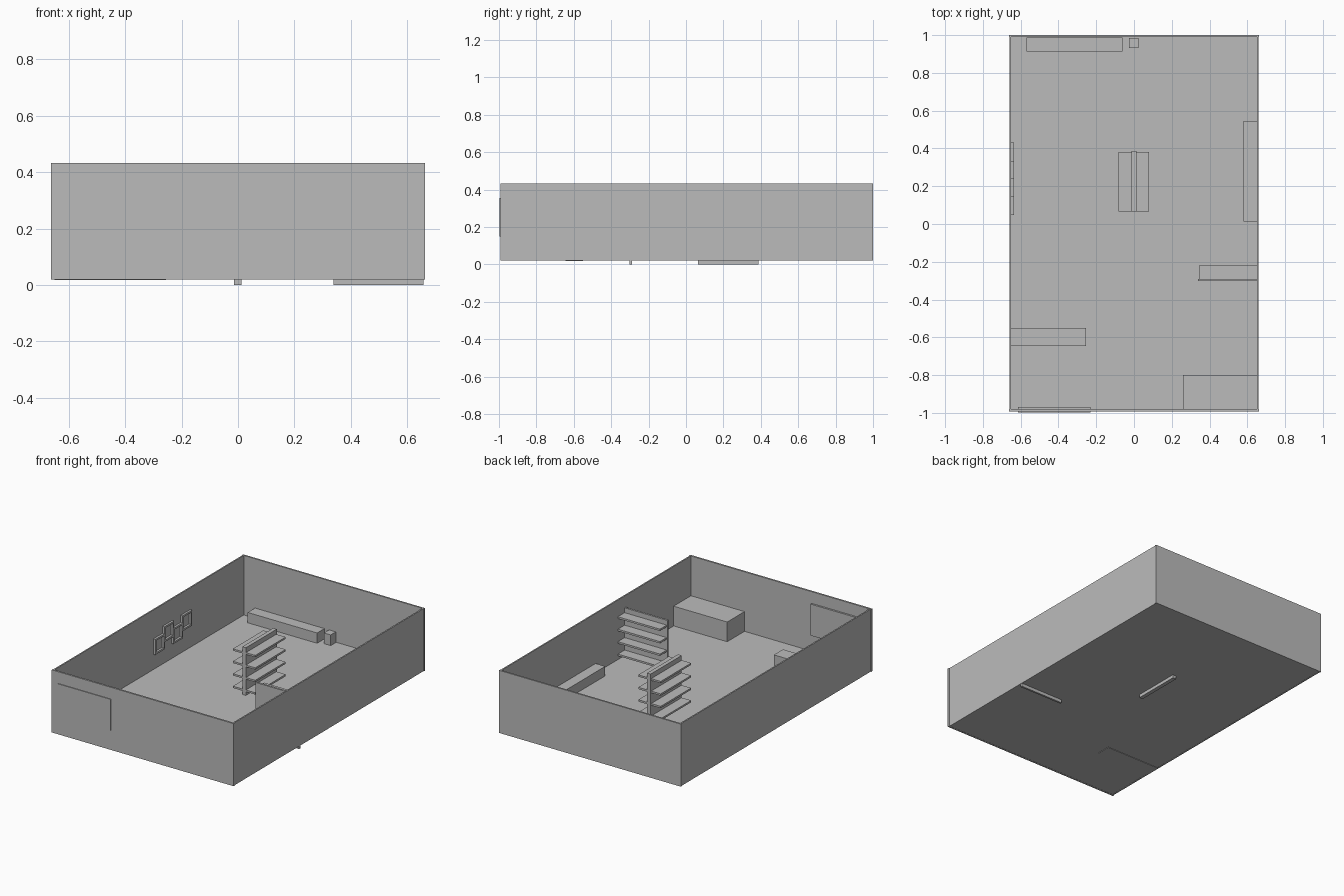
import bpy
import bmesh
from mathutils import Matrix, Vector

cube = bpy.data.objects.get("Cube")
if cube:
    bpy.data.objects.remove(cube, do_unlink=True)

grey = bpy.data.materials.new("plain grey")
grey.use_nodes = True
grey.diffuse_color = (0.5, 0.5, 0.5, 1)
grey.node_tree.nodes["Principled BSDF"].inputs["Base Color"].default_value = (0.5, 0.5, 0.5, 1)


def boxes(name, *spans):
    """One object made of boxes, each given as x, y and z ranges."""
    bm = bmesh.new()
    for span in spans:
        low, high = Vector([r[0] for r in span]), Vector([r[1] for r in span])
        place = Matrix.Translation((low + high) / 2) @ Matrix.Diagonal((*(high - low), 1))
        bmesh.ops.create_cube(bm, size=1, matrix=place)
    mesh = bpy.data.meshes.new(name)
    bm.to_mesh(mesh)
    bm.free()
    mesh.materials.append(grey)
    obj = bpy.data.objects.new(name, mesh)
    bpy.context.collection.objects.link(obj)
    return obj


FLOOR = 0.04
SIDE = 0.65           # inner face of the side walls
WALL_Z = (0.02, 0.432)

# Room shell
boxes("floor", ((-SIDE, SIDE), (-0.98, 0.99), (0.021, FLOOR)))
boxes("front_wall", ((-0.663, 0.663), (-0.992, -0.98), WALL_Z))
boxes("back_wall", ((-0.663, 0.663), (0.989, 1.0), WALL_Z))
boxes("left_wall", ((SIDE, 0.659), (-0.98, 0.989), WALL_Z))
boxes("right_wall", ((-0.659, -SIDE), (-0.98, 0.989), WALL_Z))

# Panel let through the front wall
boxes("front_panel", ((-0.615, -0.23), (-0.997, -0.968), (0.148, 0.355)))

# Solid furniture
boxes("back_cabinet", ((-0.568, -0.062), (0.912, 0.988), (FLOOR, 0.108)))
boxes("small_box", ((-0.027, 0.023), (0.932, 0.985), (FLOOR, 0.11)))
boxes("side_bench", ((0.58, SIDE), (0.012, 0.545), (FLOOR, 0.103)))
boxes("corner_block", ((0.26, SIDE), (-0.98, -0.8), (FLOOR, 0.17)))
boxes("counter", ((-SIDE, -0.255), (-0.645, -0.55), (0.018, 0.187)))

# Shelf units: an upright board carrying four thin shelves
PANEL_Z = (0, 0.354)
shelf_z = [(0.064 + 0.082 * i, 0.076 + 0.082 * i) for i in range(4)]
boxes("centre_shelf_board", ((-0.014, 0.012), (0.065, 0.387), PANEL_Z))
boxes("centre_shelves", *[((-0.083, 0.08), (0.065, 0.382), z) for z in shelf_z])
boxes("wall_shelf_board", ((0.338, 0.657), (-0.303, -0.29), PANEL_Z))
boxes("wall_shelves", *[((0.344, SIDE), (-0.295, -0.22), z) for z in shelf_z])

# Staggered square picture frames on the right wall
rim, size, depth = 0.012, 0.102, (-SIDE, -0.636)
for i in range(4):
    y, z = 0.048 + 0.094 * i, 0.14 + 0.047 * (i % 2)
    y2, z2 = y + size, z + size
    boxes(f"picture_frame_{i + 1}",
          (depth, (y, y2), (z, z + rim)),
          (depth, (y, y2), (z2 - rim, z2)),
          (depth, (y, y + rim), (z + rim, z2 - rim)),
          (depth, (y2 - rim, y2), (z + rim, z2 - rim)))
